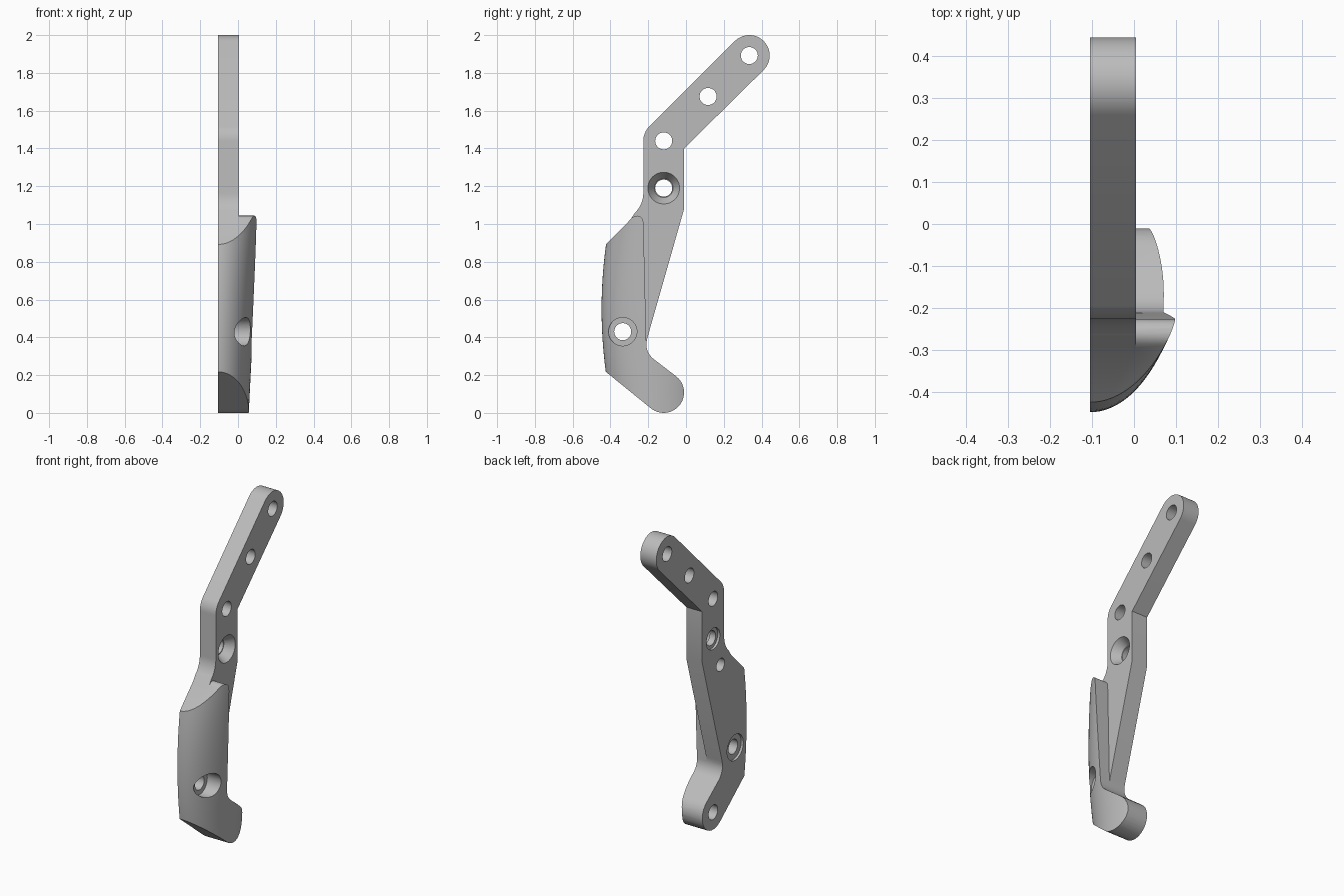
import bpy, bmesh
from math import sin, cos, pi, radians, sqrt

cube = bpy.data.objects.get("Cube")
if cube:
    bpy.data.objects.remove(cube, do_unlink=True)

grey = bpy.data.materials.new("plain_grey")
grey.use_nodes = True
COLOUR = (0.5, 0.5, 0.5, 1)
grey.diffuse_color = COLOUR
grey.node_tree.nodes["Principled BSDF"].inputs["Base Color"].default_value = COLOUR

BACK, FACE = -0.105, 0.005      # flat sides of the plate
R, HOLE = 0.108, 0.045          # rounded ends and bolt holes
TIP, ELBOW, HOOK = (0.335, 1.892), (-0.118, 1.44), (-0.118, 0.108)


def arc(centre, r, start, end, n=16):
    angles = [radians(start + (end - start) * i / n) for i in range(n + 1)]
    return [(centre[0] + r * cos(a), centre[1] + r * sin(a)) for a in angles]


def loft(name, rings):
    """Closed solid through matching rings of points."""
    bm = bmesh.new()
    rows = [[bm.verts.new(p) for p in ring] for ring in rings]
    n = len(rows[0])
    for a, b in zip(rows, rows[1:]):
        for i in range(n):
            j = (i + 1) % n
            bm.faces.new((a[i], a[j], b[j], b[i]))
    bm.faces.new(rows[0][::-1])
    bm.faces.new(rows[-1])
    bmesh.ops.recalc_face_normals(bm, faces=bm.faces)
    mesh = bpy.data.meshes.new(name)
    bm.to_mesh(mesh)
    bm.free()
    mesh.materials.append(grey)
    ob = bpy.data.objects.new(name, mesh)
    bpy.context.collection.objects.link(ob)
    return ob


def extrude(name, outline, x0, x1):
    return loft(name, [[(x, y, z) for y, z in outline] for x in (x0, x1)])


def drill(name, centre, x0, x1, r0, r1=None):
    """Round cutter along x, conical when the radii differ."""
    ends = ((x0, r0), (x1, r1 or r0))
    return loft(name, [[(x, y, z) for y, z in arc(centre, r, 0, 352.5, 47)]
                       for x, r in ends])


def combine(target, other, operation):
    mod = target.modifiers.new(operation.lower(), 'BOOLEAN')
    mod.operation, mod.solver, mod.object = operation, 'EXACT', other
    bpy.context.view_layer.objects.active = target
    bpy.ops.object.modifier_apply(modifier=mod.name)
    bpy.data.objects.remove(other, do_unlink=True)


# Hook and inner fillet are shared by the plate and the thick body
hook = arc(HOOK, R, -128, 53)
fillet = arc((-0.11, 0.364), 0.1, 234, 180, 10)

# Flat bent arm running the full height
arm = extrude("bracket", hook + fillet + [(-0.206, 0.392), (-0.01, 1.08), (-0.01, 1.4)]
              + arc(TIP, R, -45, 135, 24) + arc(ELBOW, R, 135, 180, 8)
              + arc((-0.375, 1.165), 0.149, 0, -45, 10)
              + [(-0.3, 1.015), (-0.27, 0.95), (-0.27, 0.3)], BACK, FACE)

# Thick lower body, trimmed by a barrel-shaped outer surface
body = extrude("lower_body", hook + fillet + [(-0.225, 0.99)]
               + arc((-0.26, 1.01), 0.034, 0, 135, 8)
               + [(-0.425, 0.89), (-0.5, 0.6), (-0.425, 0.218)], BACK, 0.25)
barrel_rings = []
for i in range(25):
    z = -0.05 + 1.2 * i / 24
    front = -0.447 + 0.022 * ((z - 0.55) / 0.33) ** 2 if 0.1 < z else -0.405
    depth, width = -0.15 - front, 0.162 + 0.05 * z
    ring = [(BACK + width * sin(pi * k / 48), -0.15 - depth * cos(pi * k / 48), z)
            for k in range(49)]
    barrel_rings.append(ring + [(-0.2, -0.15 + depth, z), (-0.2, front, z)])
combine(body, loft("barrel", barrel_rings), 'INTERSECT')
combine(arm, body, 'UNION')

# Bolt holes through the arm and body
LOWER, MID = (-0.335, 0.43), (-0.118, 1.19)
for centre in (TIP, (0.117, 1.675), ELBOW, MID, LOWER):
    combine(arm, drill("bolt_hole", centre, -0.3, 0.3, HOLE), 'DIFFERENCE')

# Countersinks, counterbores and blind holes
recesses = [
    (MID, FACE + 0.01, -0.05, 0.09, 0.05),
    (LOWER, 0.3, -0.03, 0.075, 0.075),
    (MID, -0.2, BACK + 0.015, 0.066, 0.066),
    (LOWER, -0.2, BACK + 0.015, 0.08, 0.08),
    (HOOK, -0.2, -0.02, HOLE, HOLE),
    ((-0.19, 1.0), -0.2, -0.02, 0.04, 0.04),
]
for centre, x0, x1, r0, r1 in recesses:
    combine(arm, drill("recess", centre, x0, x1, r0, r1), 'DIFFERENCE')

bpy.ops.object.select_all(action='DESELECT')
arm.select_set(True)
bpy.context.view_layer.objects.active = arm
bpy.ops.object.shade_smooth_by_angle(angle=radians(25))
